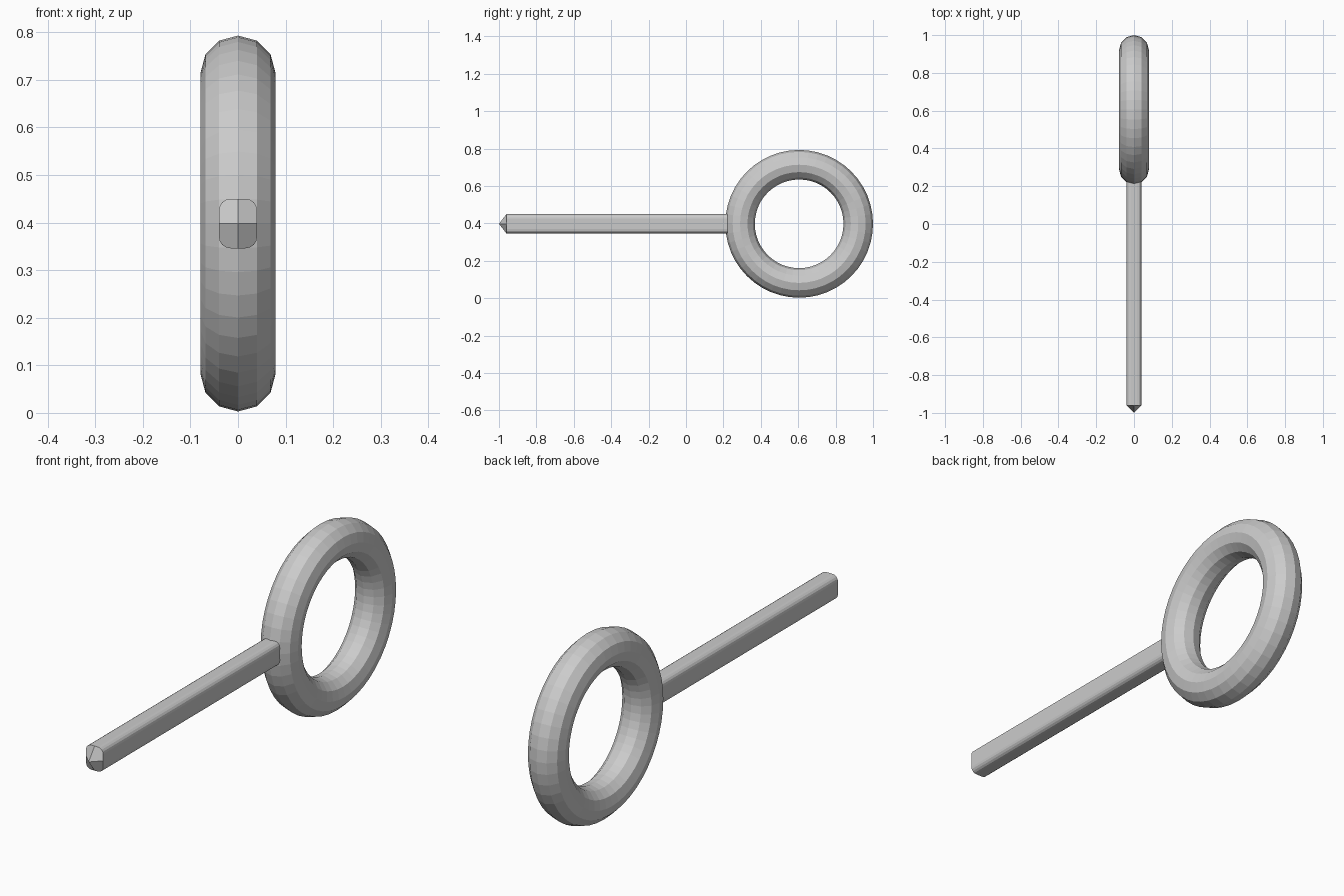
import bpy, bmesh
from math import sin, cos, pi

if "Cube" in bpy.data.objects:
    bpy.data.objects.remove(bpy.data.objects["Cube"])

ZC = 0.398  # height of the common axis

# Ring: torus standing in the y-z plane
bpy.ops.mesh.primitive_torus_add(major_segments=48, minor_segments=12,
                                 major_radius=0.316, minor_radius=0.079,
                                 location=(0, 0.605, ZC), rotation=(0, pi / 2, 0))
bpy.context.object.name = "ring"

# Shaft: rounded-rectangle section, with midpoints so the tip splits in quarters
W, H, R, SEG = 0.04, 0.052, 0.024, 4


def section():
    pts = []
    mids = [(W, 0), (0, H), (-W, 0), (0, -H)]
    signs = [(1, 1), (-1, 1), (-1, -1), (1, -1)]
    for q in range(4):
        pts.append(mids[q])
        sx, sz = signs[q]
        for i in range(SEG + 1):
            a = q * pi / 2 + i / SEG * pi / 2
            pts.append((sx * (W - R) + R * cos(a), sz * (H - R) + R * sin(a)))
    return pts


bm = bmesh.new()
pts = section()
n = len(pts)
back = [bm.verts.new((x, 0.226, z)) for x, z in pts]
front = [bm.verts.new((x, -0.96, z)) for x, z in pts]
for i in range(n):
    j = (i + 1) % n
    bm.faces.new((back[i], back[j], front[j], front[i]))

# Pointed tip made of four facets
tip = bm.verts.new((0, -1, 0))
step = n // 4
for q in range(4):
    arc = [front[(q * step + i) % n] for i in range(step + 1)]
    bm.faces.new([tip] + arc)
bmesh.ops.recalc_face_normals(bm, faces=bm.faces)

mesh = bpy.data.meshes.new("shaft")
bm.to_mesh(mesh)
bm.free()
shaft = bpy.data.objects.new("shaft", mesh)
shaft.location.z = ZC
bpy.context.collection.objects.link(shaft)
